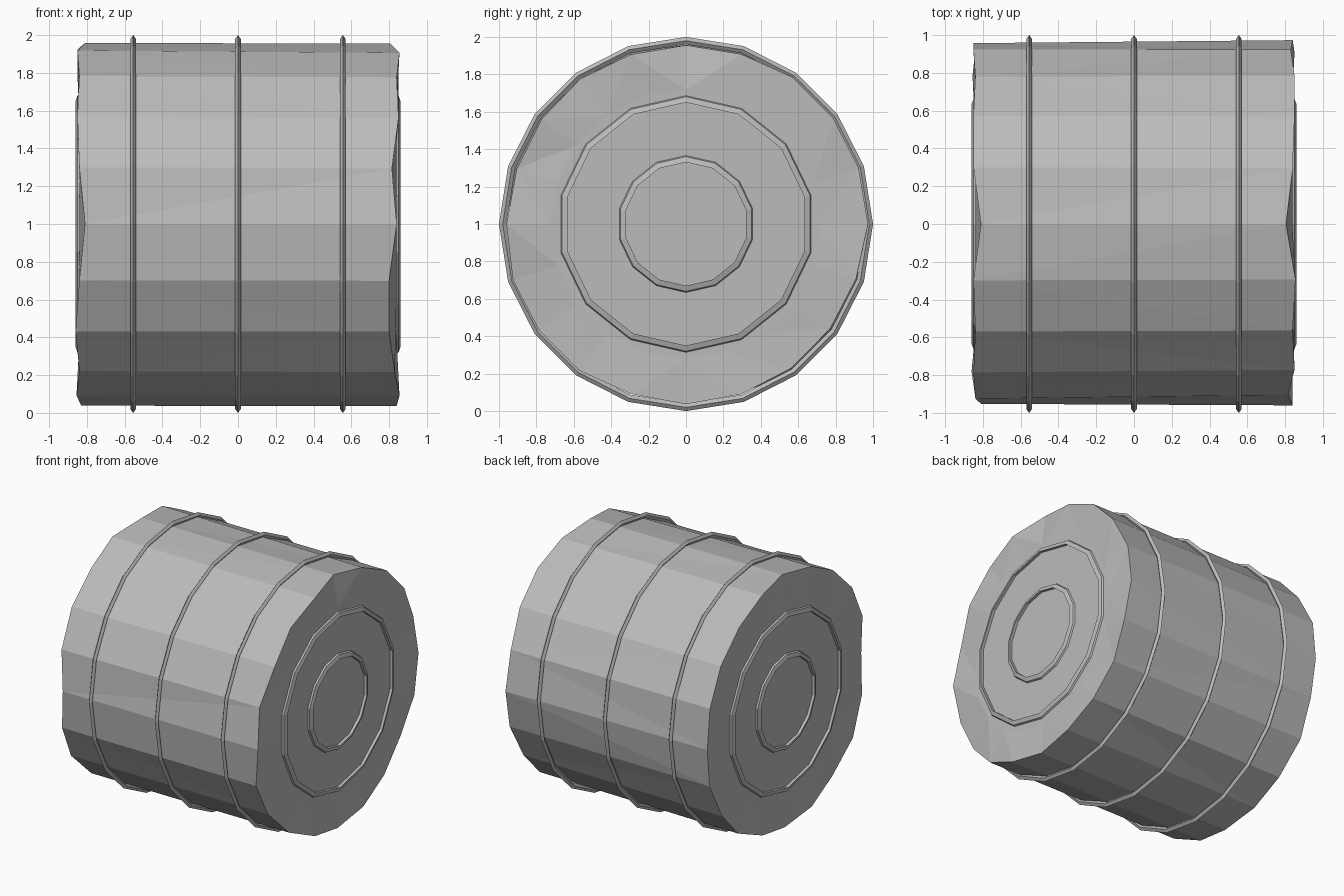
import bpy
import bmesh
import math
import random

random.seed(4)
cube = bpy.data.objects.get("Cube")
if cube:
    bpy.data.objects.remove(cube, do_unlink=True)

grey = bpy.data.materials.new("plain grey")
grey.use_nodes = True
grey.diffuse_color = (0.5, 0.5, 0.5, 1)
grey.node_tree.nodes["Principled BSDF"].inputs["Base Color"].default_value = (0.5, 0.5, 0.5, 1)

SIDES = 20


def point(x, radius, k, sides):
    """Point on a circle round the x axis, starting at the top and going to the front."""
    a = math.tau * k / sides
    return (x, -radius * math.sin(a), 1 + radius * math.cos(a))


def add_ring(bm, x, radius, sides):
    return [bm.verts.new(point(x, radius, k, sides)) for k in range(sides)]


def bridge(bm, a, b):
    n = len(a)
    for k in range(n):
        j = (k + 1) % n
        bm.faces.new((a[k], a[j], b[j], b[k]))


def finish(bm, name):
    bmesh.ops.recalc_face_normals(bm, faces=bm.faces)
    mesh = bpy.data.meshes.new(name)
    bm.to_mesh(mesh)
    bm.free()
    mesh.materials.append(grey)
    obj = bpy.data.objects.new(name, mesh)
    bpy.context.collection.objects.link(obj)
    return obj


# Roll body: uneven rims joined by long facets, with flat caps
rims = {
    1: (.805, .855, .84, .85, .815, .84, .80, .80, .83, .855,
        .84, .85, .84, .83, .85, .84, .83, .85, .85, .84),
    -1: (.81, .85, .84, .85, .84, .81, .84, .86, .84, .855,
         .83, .85, .84, .855, .84, .85, .85, .84, .85, .85),
}
bm = bmesh.new()
rim_verts = []
for side, depths in rims.items():
    rim = [bm.verts.new(point(side * d, random.uniform(.95, .975), k, SIDES))
           for k, d in enumerate(depths)]
    cap = add_ring(bm, side * .838, .72, SIDES)
    bridge(bm, rim, cap)
    bm.faces.new(cap)
    rim_verts.append(rim)
bridge(bm, *rim_verts)
bmesh.ops.triangulate(bm, faces=[f for f in bm.faces if len(f.verts) == 4])
finish(bm, "roll_body")


# Binding bands: thin diamond-section hoops
for name, x in (("right", -.555), ("middle", 0), ("left", .555)):
    bm = bmesh.new()
    loops = [add_ring(bm, x + dx, r, SIDES)
             for dx, r in ((0, 1.0), (.015, .98), (0, .96), (-.015, .98))]
    for i in range(4):
        bridge(bm, loops[i], loops[(i + 1) % 4])
    finish(bm, name + "_band")


# End coils: low ridges with a sloping outer wall
for side, end in ((1, "left"), (-1, "right")):
    for name, r in (("outer", .65), ("inner", .33)):
        bm = bmesh.new()
        loops = [add_ring(bm, side * x, r + dr, 14)
                 for x, dr in ((.83, .04), (.85, .03), (.86, 0), (.83, 0))]
        for i in range(4):
            bridge(bm, loops[i], loops[(i + 1) % 4])
        finish(bm, end + "_" + name + "_coil")
